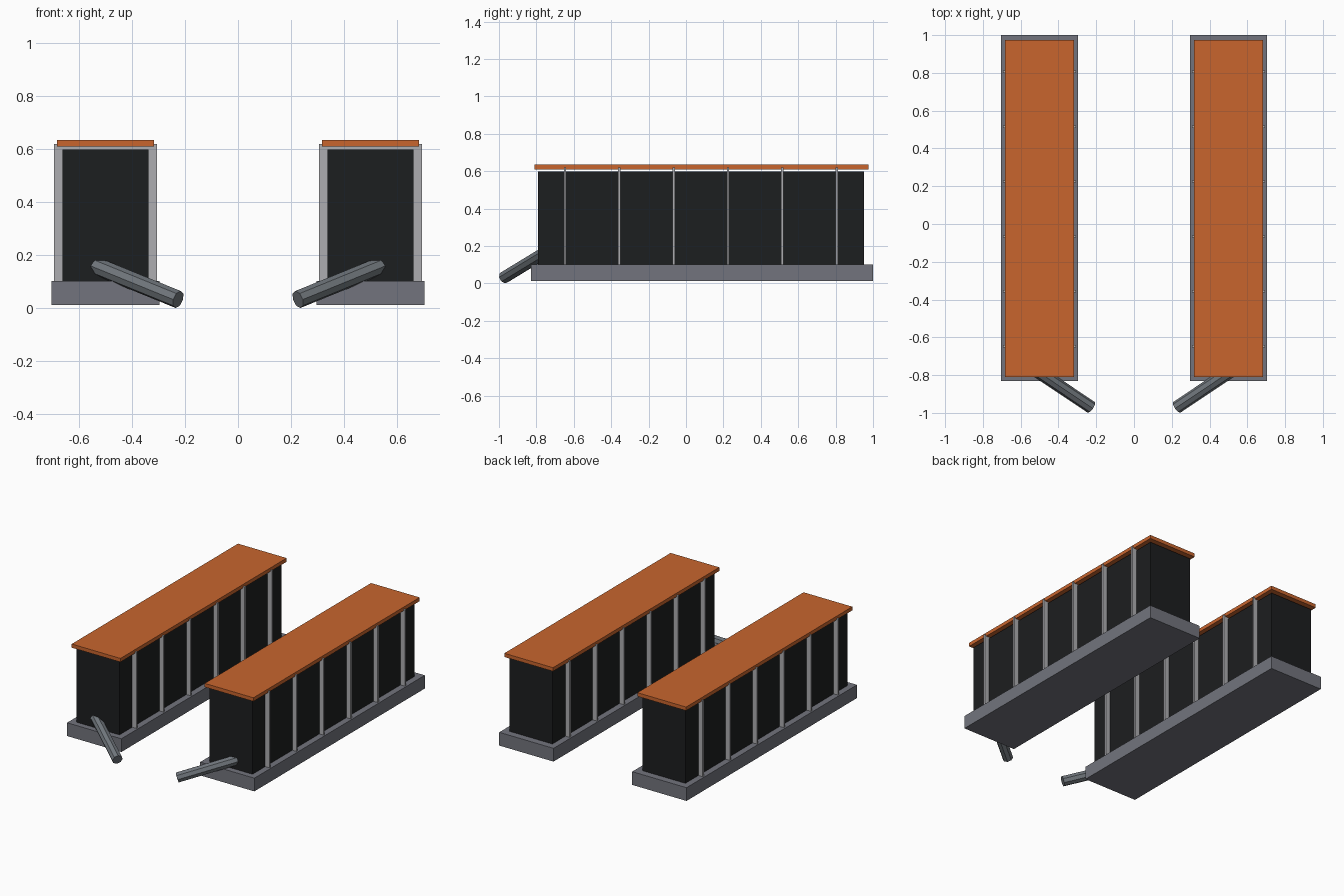
import bpy
from mathutils import Vector

if "Cube" in bpy.data.objects:
    bpy.data.objects.remove(bpy.data.objects["Cube"])


def material(name, rgb):
    m = bpy.data.materials.new(name)
    m.diffuse_color = (*rgb, 1)
    m.use_nodes = True
    m.node_tree.nodes["Principled BSDF"].inputs["Base Color"].default_value = m.diffuse_color
    return m


BLACK = material("black_panel", (0.012, 0.013, 0.014))
ORANGE = material("orange_lid", (0.58, 0.13, 0.027))
DARK = material("dark_grey", (0.17, 0.175, 0.205))
STEEL = material("steel", (0.16, 0.18, 0.2))
LIGHT = material("light_grey", (0.42, 0.42, 0.44))


def box(name, lo, hi, mat):
    lo, hi = Vector(lo), Vector(hi)
    bpy.ops.mesh.primitive_cube_add(size=1, location=(lo + hi) / 2)
    o = bpy.context.object
    o.name = name
    o.scale = hi - lo
    bpy.ops.object.transform_apply(location=False, rotation=False, scale=True)
    o.data.materials.append(mat)
    return o


def tube(name, a, b, radius, mat, sides=8):
    a, b = Vector(a), Vector(b)
    d = b - a
    bpy.ops.mesh.primitive_cylinder_add(vertices=sides, radius=radius, depth=d.length,
                                        location=(a + b) / 2,
                                        rotation=d.to_track_quat('Z', 'Y').to_euler())
    o = bpy.context.object
    o.name = name
    o.data.materials.append(mat)
    return o


for side, s in (("left", -1), ("right", 1)):
    cx = 0.5 * s

    def slab(name, half, y0, y1, z0, z1, mat):
        return box(f"{side}_{name}", (cx - half, y0, z0), (cx + half, y1, z1), mat)

    # Plinth, dark body and overhanging lid
    slab("base", 0.204, -0.83, 1.0, 0.012, 0.102, DARK)
    slab("body", 0.162, -0.79, 0.952, 0.10, 0.60, BLACK)
    slab("lid", 0.183, -0.81, 0.975, 0.61, 0.635, ORANGE)

    # Thin ribs wrapping the body and carrying the lid
    for i in range(6):
        y = -0.647 + i * 0.2905
        slab(f"rib_{i + 1}", 0.194, y - 0.006, y + 0.006, 0.10, 0.62, LIGHT)

    # Slanted outlet pipe running from the body to the ground
    tube(f"{side}_pipe", (0.226 * s, -0.971, 0.033), (0.535 * s, -0.764, 0.159), 0.034, STEEL)
